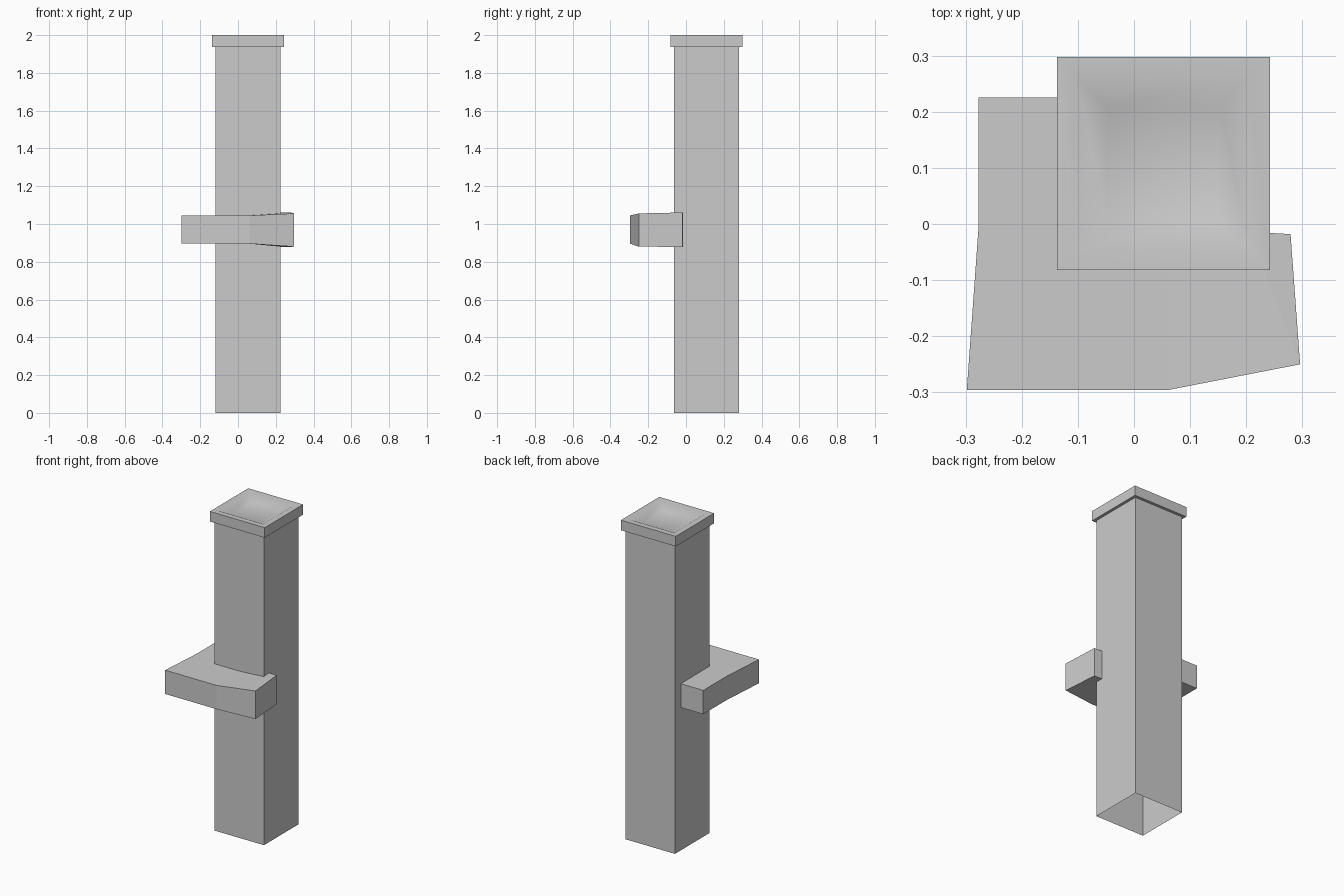
import bpy, bmesh, math

if "Cube" in bpy.data.objects:
    bpy.data.objects.remove(bpy.data.objects["Cube"])

CX, CY = 0.0525, 0.108      # centre of the post
HALF = 0.172                # half width of the post


def make_object(name, bm):
    bmesh.ops.recalc_face_normals(bm, faces=bm.faces)
    mesh = bpy.data.meshes.new(name)
    bm.to_mesh(mesh)
    bm.free()
    obj = bpy.data.objects.new(name, mesh)
    bpy.context.collection.objects.link(obj)
    return obj


def loft(name, rings, start=False, end=False):
    """Bridge rings of equal point count, optionally closing the ends."""
    bm = bmesh.new()
    loops = [[bm.verts.new(p) for p in ring] for ring in rings]
    n = len(rings[0])
    for a, b in zip(loops, loops[1:]):
        for i in range(n):
            j = (i + 1) % n
            bm.faces.new((a[i], a[j], b[j], b[i]))
    if start:
        bm.faces.new(loops[0][::-1])
    if end:
        bm.faces.new(loops[-1])
    return make_object(name, bm)


def square(half, z):
    return [(CX + sx * half, CY + sy * half, z)
            for sx, sy in ((-1, -1), (1, -1), (1, 1), (-1, 1))]


# Post: square tube, open at the bottom
loft("post", [square(HALF, 0), square(HALF, 1.937)])

# Cap: overhanging lid with a rim and a shallow dished top
cap = loft("cap", [square(HALF, 1.937), square(0.19, 1.937), square(0.19, 2.0),
                   square(0.155, 2.0), square(0.10, 1.972)], end=True)
bpy.context.view_layer.objects.active = cap
cap.select_set(True)
bpy.ops.object.shade_smooth_by_angle(angle=math.radians(40))

# Bracket: collar wrapping three sides; outer xy, inner xy, bottom z, top z
sections = [
    ((-0.277, 0.225), (-0.122, 0.225), 0.896, 1.045),
    ((-0.277, -0.005), (-0.120, -0.005), 0.896, 1.045),
    ((-0.298, -0.296), (-0.120, -0.065), 0.896, 1.045),
    ((0.060, -0.296), (0.060, -0.065), 0.896, 1.045),
    ((0.296, -0.250), (0.225, -0.065), 0.880, 1.056),
    ((0.279, -0.018), (0.225, -0.015), 0.879, 1.061),
]
loft("bracket", [[(*o, lo), (*i, lo), (*i, hi), (*o, hi)]
                 for o, i, lo, hi in sections], start=True, end=True)
